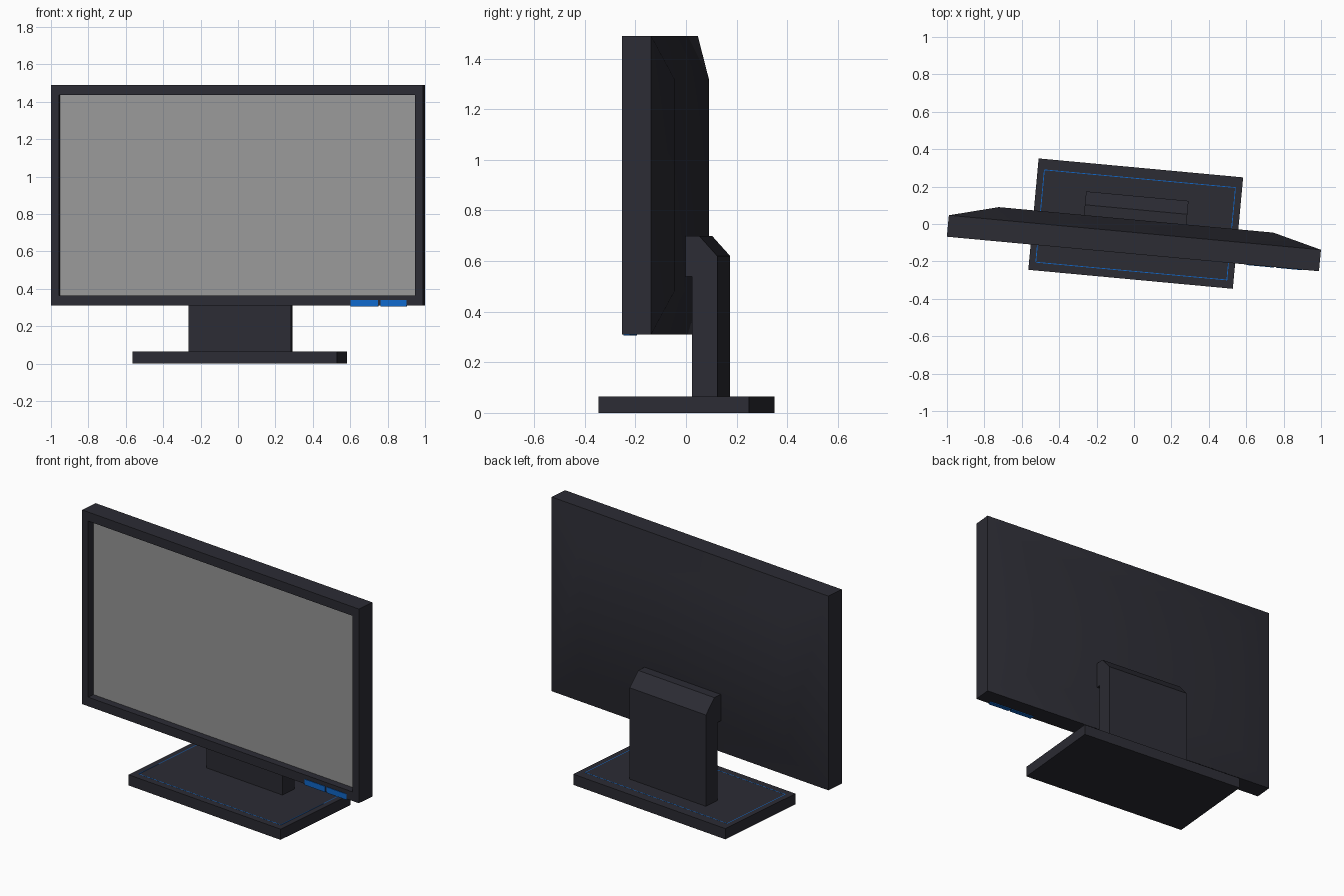
import bpy, bmesh, math

if "Cube" in bpy.data.objects:
    bpy.data.objects.remove(bpy.data.objects["Cube"])

TURN = math.radians(-5.3)   # whole monitor is swivelled slightly
CX = 0.009                  # sideways centre in the swivelled frame


def material(name, rgb):
    m = bpy.data.materials.new(name)
    m.diffuse_color = (*rgb, 1)
    m.use_nodes = True
    m.node_tree.nodes["Principled BSDF"].inputs["Base Color"].default_value = m.diffuse_color
    return m


dark = material("dark_plastic", (0.025, 0.025, 0.034))
grey = material("screen_grey", (0.32, 0.32, 0.32))
blue = material("button_blue", (0.005, 0.14, 0.6))


def finish(name, bm, *mats):
    bmesh.ops.recalc_face_normals(bm, faces=bm.faces)
    me = bpy.data.meshes.new(name)
    bm.to_mesh(me)
    bm.free()
    for m in mats:
        me.materials.append(m)
    ob = bpy.data.objects.new(name, me)
    ob.rotation_euler.z = TURN
    bpy.context.collection.objects.link(ob)
    return ob


def box(name, x, y, z, mat):
    bm = bmesh.new()
    bmesh.ops.create_cube(bm, size=1)
    for v in bm.verts:
        v.co = [lo + (c + 0.5) * (hi - lo) for c, (lo, hi) in zip(v.co, (x, y, z))]
    return finish(name, bm, mat)


# Display housing: rectangular rings lofted from recessed screen to raised back
bm = bmesh.new()
rings = []
for y, ix, iz in [(-0.115, 0.044, 0.055), (-0.16, 0.044, 0.055), (-0.16, 0, 0),
                  (-0.045, 0, 0), (0.023, 0.262, 0.17)]:
    w, h = 0.999 - ix, 0.59 - iz
    rings.append([bm.verts.new((CX + sx * w, y, 0.90 + sz * h))
                  for sx, sz in ((-1, -1), (1, -1), (1, 1), (-1, 1))])
for a, b in zip(rings, rings[1:]):
    for i in range(4):
        j = (i + 1) % 4
        bm.faces.new((a[i], a[j], b[j], b[i]))
bm.faces.new(rings[-1])
bm.faces.new(rings[0]).material_index = 1   # screen
for f in bm.faces:
    f.smooth = True
display = finish("display", bm, dark, grey)
display.data.set_sharp_from_angle(angle=math.radians(30))

# Control buttons wrapping the lower front edge
for i, (x0, x1) in enumerate([(0.62, 0.767), (0.779, 0.92)]):
    box(f"button_{i + 1}", (x0, x1), (-0.163, -0.137), (0.305, 0.34), blue)

# Stand neck: extruded side profile with hook and chamfered top
profile = [(0.05, 0.06), (0.05, 0.54), (0.021, 0.54), (0.021, 0.70),
           (0.078, 0.70), (0.150, 0.62), (0.150, 0.06)]
bm = bmesh.new()
face = bm.faces.new([bm.verts.new((-0.271, y, z)) for y, z in profile])
ext = bmesh.ops.extrude_face_region(bm, geom=[face])["geom"]
bmesh.ops.translate(bm, vec=(0.55, 0, 0),
                    verts=[g for g in ext if isinstance(g, bmesh.types.BMVert)])
for f in [f for f in bm.faces if len(f.verts) > 4]:
    f.smooth = False
# close the starting end if extrusion removed it
bmesh.ops.holes_fill(bm, edges=[e for e in bm.edges if e.is_boundary], sides=0)
finish("stand_neck", bm, dark)

# Base plate
box("base", (CX - 0.549, CX + 0.549), (-0.296, 0.302), (0, 0.065), dark)

# Thin blue outline on the base
T = 0.004
for s, side in ((-1, "a"), (1, "b")):
    x, y = CX + s * 0.513, -0.004 + s * 0.248
    box(f"base_trim_end_{side}", (x - T / 2, x + T / 2), (-0.252, 0.244), (0.06, 0.0655), blue)
    box(f"base_trim_long_{side}", (CX - 0.513, CX + 0.513), (y - T / 2, y + T / 2), (0.06, 0.0655), blue)
